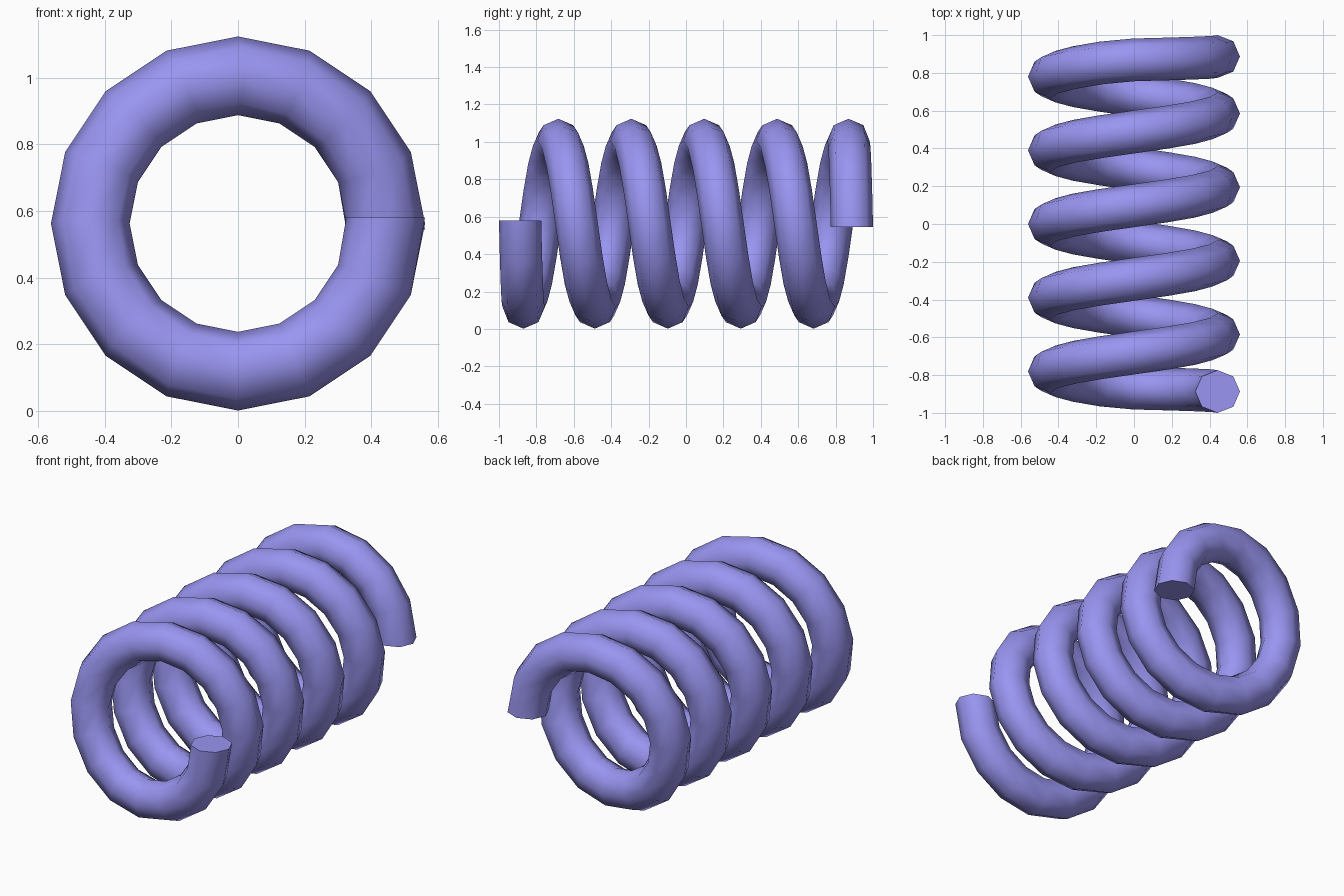
import bpy, bmesh, math
from mathutils import Vector

if "Cube" in bpy.data.objects:
    bpy.data.objects.remove(bpy.data.objects["Cube"])

R, ZC = 0.443, 0.5625      # coil radius and axis height
TUBE_R, TUBE_B = 0.118, 0.113
TURNS, SEG, SIDES = 5, 16, 8
PITCH = 0.39


def advance(u):
    """Position along y after u turns; the first and last quarter are nearly flat."""
    if u > TURNS / 2:
        return -advance(TURNS - u)
    if u < 0.25:
        return -0.887 + 0.018 * u / 0.25
    return max(-PITCH * TURNS / 2 + PITCH * u, -0.869)


def centre(u, a):
    return Vector((R * math.cos(a), advance(u), ZC - R * math.sin(a)))


bm = bmesh.new()
rings = []
n = TURNS * SEG
for i in range(n + 1):
    u = i / SEG
    a = 2 * math.pi * u
    # the ends overrun the last station slightly
    if i == 0:
        a -= 0.04
    elif i == n:
        a += 0.04
    c = centre(u, a)
    radial = Vector((math.cos(a), 0, -math.sin(a)))
    if i in (0, n):
        tangent = Vector((0, 0, -1))
        radial = Vector((1, 0, 0))
    else:
        slope = (advance(u + 1 / SEG) - advance(u - 1 / SEG)) * SEG / 2
        tangent = Vector((-math.sin(a), slope / (2 * math.pi * R), -math.cos(a))).normalized()
    side = tangent.cross(radial).normalized()
    ring = []
    for k in range(SIDES):
        b = 2 * math.pi * k / SIDES
        ring.append(bm.verts.new(c + radial * TUBE_R * math.cos(b) + side * TUBE_B * math.sin(b)))
    rings.append(ring)

# wire skin
for r0, r1 in zip(rings, rings[1:]):
    for k in range(SIDES):
        j = (k + 1) % SIDES
        bm.faces.new((r0[k], r0[j], r1[j], r1[k]))
# flat wire ends
bm.faces.new(rings[0][::-1])
bm.faces.new(rings[-1])
bmesh.ops.recalc_face_normals(bm, faces=bm.faces)

mesh = bpy.data.meshes.new("coil_spring")
bm.to_mesh(mesh)
bm.free()
spring = bpy.data.objects.new("coil_spring", mesh)
bpy.context.collection.objects.link(spring)

# violet paint
mat = bpy.data.materials.new("violet")
mat.diffuse_color = (0.32, 0.30, 0.88, 1)
mat.use_nodes = True
mat.node_tree.nodes["Principled BSDF"].inputs["Base Color"].default_value = mat.diffuse_color
mesh.materials.append(mat)

bpy.context.view_layer.objects.active = spring
spring.select_set(True)
bpy.ops.object.shade_smooth_by_angle(angle=math.radians(60))
